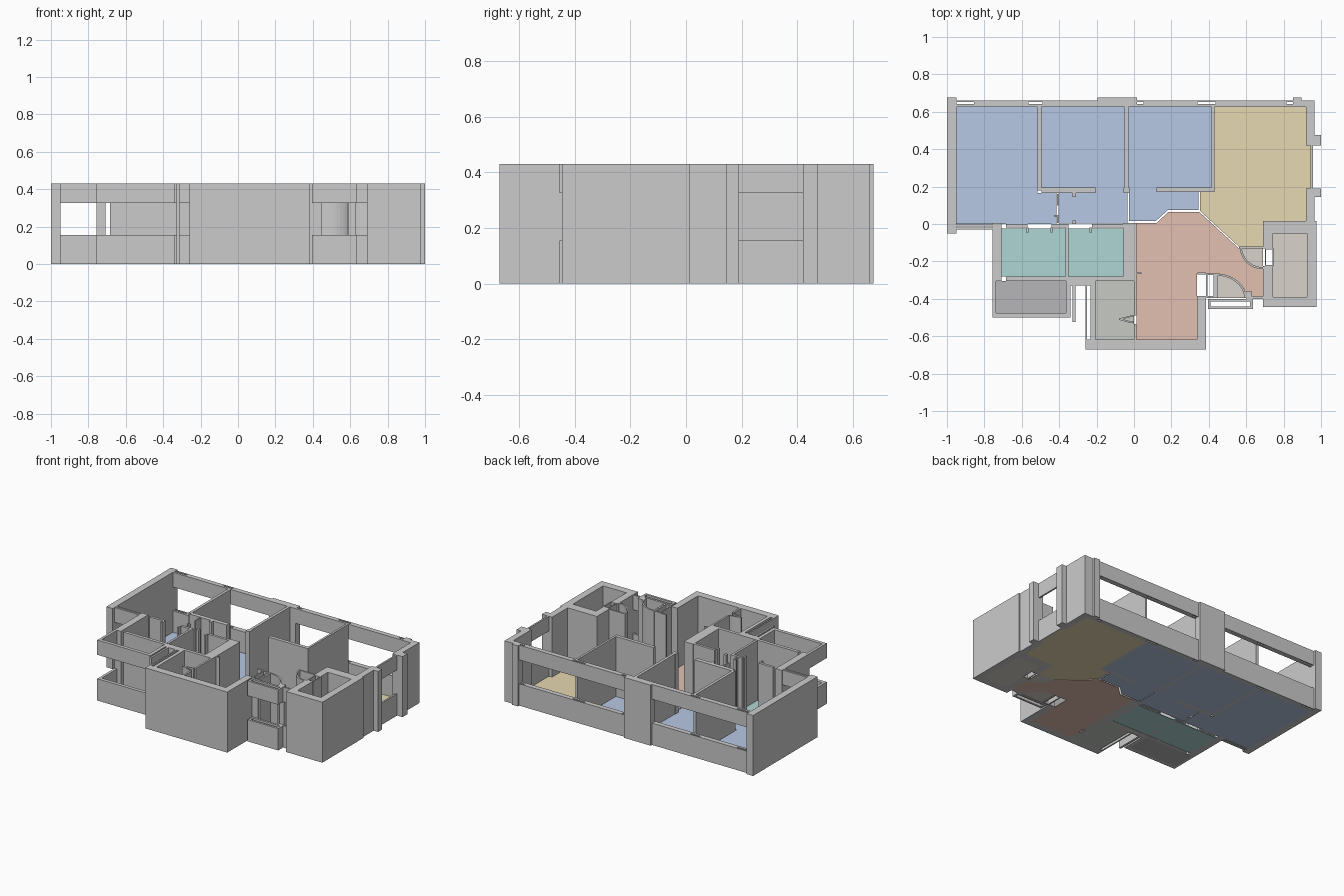
import bpy, bmesh
from math import cos, sin, radians

H = 0.43                            # wall height
SILL, HEAD = 0.155, 0.325           # window opening
FULL = [(0, H)]
BAND = [(0, SILL), (HEAD, H)]


def finish(name, bm, color=None):
    bmesh.ops.recalc_face_normals(bm, faces=bm.faces)
    me = bpy.data.meshes.new(name)
    bm.to_mesh(me)
    bm.free()
    ob = bpy.data.objects.new(name, me)
    bpy.context.collection.objects.link(ob)
    if color:
        mat = bpy.data.materials.new(name + "_color")
        mat.diffuse_color = (*color, 1)
        me.materials.append(mat)
    return ob


def add_prism(bm, pts, z0, z1):
    base = bm.faces.new([bm.verts.new((x, y, z0)) for x, y in pts])
    top = bmesh.ops.extrude_face_region(bm, geom=[base], use_keep_orig=True)["geom"]
    verts = [v for v in top if isinstance(v, bmesh.types.BMVert)]
    bmesh.ops.translate(bm, verts=verts, vec=(0, 0, z1 - z0))


def rect(x0, x1, y0, y1):
    return [(x0, y0), (x1, y0), (x1, y1), (x0, y1)]


def walls(name, rects, spans=FULL):
    bm = bmesh.new()
    for r in rects:
        for z0, z1 in spans:
            add_prism(bm, rect(*r), z0, z1)
    return finish(name, bm)


def frame(x0, x1, y0, y1, t):
    return [(x0, x1, y0, y0 + t), (x0, x1, y1 - t, y1),
            (x0, x0 + t, y0 + t, y1 - t), (x1 - t, x1, y0 + t, y1 - t)]


def arc(cx, cy, rx, ry, a0, a1, n=10):
    steps = [radians(a0 + (a1 - a0) * i / n) for i in range(n + 1)]
    return [(cx + rx * cos(a), cy + ry * sin(a)) for a in steps]


def floor(name, pts, color):
    bm = bmesh.new()
    add_prism(bm, pts, 0, 0.004)
    finish(name, bm, color)


def slotted_band(name, x0, x1, slots):
    # window band along the back, with narrow slots in its thickness
    y0, y1, s0, s1 = 0.625, 0.66, 0.641, 0.652
    rects, x = [], x0
    for a, b in slots:
        if a > x:
            rects.append((x, a, y0, y1))
        rects += [(a, b, y0, s0), (a, b, s1, y1)]
        x = b
    if x < x1:
        rects.append((x, x1, y0, y1))
    walls(name, rects, BAND)


# outer shell: solid walls and piers
walls("left_wall", [(-1, -0.95, -0.05, 0.675)])
walls("back_piers", [(-0.195, 0.015, 0.625, 0.675), (0.85, 0.895, 0.625, 0.675),
                     (0.895, 0.965, 0.625, 0.66)])
walls("right_wall", [(0.92, 0.965, 0.475, 0.625), (0.92, 0.965, 0.42, 0.475),
                     (0.965, 1.0, 0.42, 0.475), (0.92, 0.965, 0.015, 0.19),
                     (0.965, 1.0, 0.145, 0.19)])

# window bands
slotted_band("back_window_left", -0.95, -0.195, [(-0.95, -0.855), (-0.565, -0.49)])
slotted_band("back_window_right", 0.015, 0.85, [(0.015, 0.05), (0.34, 0.435), (0.815, 0.85)])
walls("right_window", [(0.945, 0.957, 0.19, 0.42)], BAND)
walls("left_room_window", [(-0.95, -0.757, -0.03, -0.018), (-0.95, -0.757, -0.013, -0.002)], BAND)

# bedroom partitions
walls("bedroom_partitions", [
    (-0.515, -0.495, 0.18, 0.625), (-0.495, -0.205, 0.165, 0.195),
    (-0.05, -0.03, 0.195, 0.625), (-0.055, -0.025, 0.165, 0.195),
    (0.12, 0.43, 0.17, 0.195), (0.415, 0.43, 0.195, 0.625)])

# corridor screens and door posts
walls("corridor_posts", [
    (-0.413, -0.404, 0.1, 0.16), (-0.413, -0.404, 0.005, 0.04), (-0.428, -0.404, 0.04, 0.048),
    (-0.33, -0.31, 0.145, 0.165), (-0.33, -0.31, 0.0, 0.02)])

# bathroom walls
walls("bathroom_walls", [
    (-0.757, -0.708, -0.305, 0.005), (-0.685, -0.57, -0.018, 0.0), (-0.44, -0.35, -0.018, 0.0),
    (-0.225, -0.06, -0.018, 0.0), (-0.366, -0.35, -0.28, -0.018),
    (-0.06, 0.013, -0.305, 0.005), (-0.685, -0.06, -0.305, -0.282)])
walls("bathroom_door_jambs", [(x, x + 0.012, -0.045, -0.018) for x in (-0.577, -0.447, -0.237)])

# balcony parapet and upper band
walls("balcony_bands", [(-0.757, -0.34, -0.5, -0.475), (-0.757, -0.738, -0.475, -0.305),
                        (-0.364, -0.34, -0.475, -0.305)], BAND)
walls("service_fin", [(-0.328, -0.314, -0.525, -0.315)])
walls("service_window", [(-0.34, -0.23, -0.33, -0.305)], BAND)

# lower front block
walls("front_block_walls", [
    (-0.26, 0.385, -0.67, -0.617), (-0.26, -0.25, -0.617, -0.31), (-0.232, -0.207, -0.617, -0.305),
    (0.0, 0.013, -0.617, -0.535), (0.0, 0.013, -0.49, -0.305),
    (0.337, 0.385, -0.617, -0.385), (0.013, 0.04, -0.267, -0.258)])
bm = bmesh.new()
add_prism(bm, [(-0.08, -0.505), (-0.02, -0.49), (0.0, -0.49), (0.0, -0.498), (-0.02, -0.498),
               (-0.06, -0.508), (-0.02, -0.52), (0.0, -0.52), (0.0, -0.53), (-0.02, -0.53),
               (-0.08, -0.512)], 0, H)
finish("store_folding_door", bm)

# entrance: duct box, window box and side band
walls("entrance_duct", frame(0.385, 0.435, -0.395, -0.265, 0.009))
walls("entrance_stub", [(0.34, 0.385, -0.27, -0.26)])
walls("entrance_window", frame(0.395, 0.635, -0.455, -0.4, 0.015), BAND)
walls("entrance_side_band", [(0.6, 0.69, -0.4, -0.388)], BAND)
walls("entrance_door_post", [(0.595, 0.632, -0.388, -0.362)])

# right store room with a door gap on its left side
walls("right_store_walls", [
    (0.69, 0.92, -0.05, 0.015), (0.92, 0.975, -0.05, 0.015),
    (0.925, 0.975, -0.39, -0.05), (0.69, 0.975, -0.445, -0.39),
    (0.69, 0.742, -0.13, -0.05), (0.69, 0.742, -0.39, -0.225)])
walls("right_store_door_frame", frame(0.7, 0.748, -0.225, -0.13, 0.007))

# door leaves with their swing arcs
STONE = (0.69, 0.65, 0.6)
for name, c, r, angles, leaf in (
        ("store_door", (0.69, -0.12), (0.125, 0.122), (180, 270), (0.565, 0.69, -0.13, -0.12)),
        ("entrance_door", (0.44, -0.395), (0.16, 0.13), (0, 90), (0.437, 0.448, -0.395, -0.265))):
    outer = arc(*c, *r, *angles)
    inner = arc(*c, r[0] - 0.011, r[1] - 0.011, *angles)
    bm = bmesh.new()
    add_prism(bm, outer + inner[::-1], 0, H)
    finish(name + "_arc", bm)
    walls(name + "_leaf", [leaf])
    floor(name + "_floor", [c] + inner, STONE)

# floors
BLUE, TEAL = (0.47, 0.58, 0.77), (0.43, 0.67, 0.67)
floor("bedroom_floor_left", [(-0.95, 0.0), (-0.415, 0.0), (-0.415, 0.165), (-0.515, 0.165),
                             (-0.515, 0.625), (-0.95, 0.625)], BLUE)
floor("bedroom_floor_middle", rect(-0.495, -0.05, 0.195, 0.625), BLUE)
floor("bedroom_floor_right", rect(-0.03, 0.415, 0.195, 0.625), BLUE)
floor("corridor_floor", rect(-0.404, -0.035, 0.003, 0.195), BLUE)
floor("hall_floor", [(-0.028, 0.015), (0.115, 0.015), (0.18, 0.074), (0.345, 0.074),
                     (0.345, 0.17), (0.12, 0.17), (0.12, 0.195), (-0.028, 0.195)], BLUE)
floor("kitchen_floor", [(0.43, 0.625), (0.92, 0.625), (0.92, 0.42), (0.945, 0.42), (0.945, 0.19),
                        (0.92, 0.19), (0.92, 0.015), (0.69, 0.015), (0.69, -0.12),
                        (0.565, -0.125), (0.353, 0.07), (0.353, 0.17), (0.43, 0.17)],
      (0.79, 0.69, 0.44))
floor("living_floor", [(0.013, 0.005), (0.12, 0.005), (0.185, 0.065), (0.348, 0.065),
                       (0.56, -0.13)] + arc(0.69, -0.12, 0.125, 0.122, 180, 270)
      + [(0.69, -0.388)] + arc(0.44, -0.395, 0.16, 0.13, 3, 90)
      + [(0.337, -0.265), (0.337, -0.617), (0.013, -0.617)], (0.77, 0.53, 0.44))
floor("bathroom_floor_left", rect(-0.708, -0.366, -0.28, -0.025), TEAL)
floor("bathroom_floor_right", rect(-0.35, -0.06, -0.28, -0.025), TEAL)
floor("balcony_floor", rect(-0.738, -0.364, -0.475, -0.305), (0.47, 0.47, 0.48))
floor("front_store_floor", rect(-0.207, 0.0, -0.617, -0.305), (0.57, 0.59, 0.55))
floor("right_store_floor", rect(0.742, 0.925, -0.39, -0.05), STONE)
